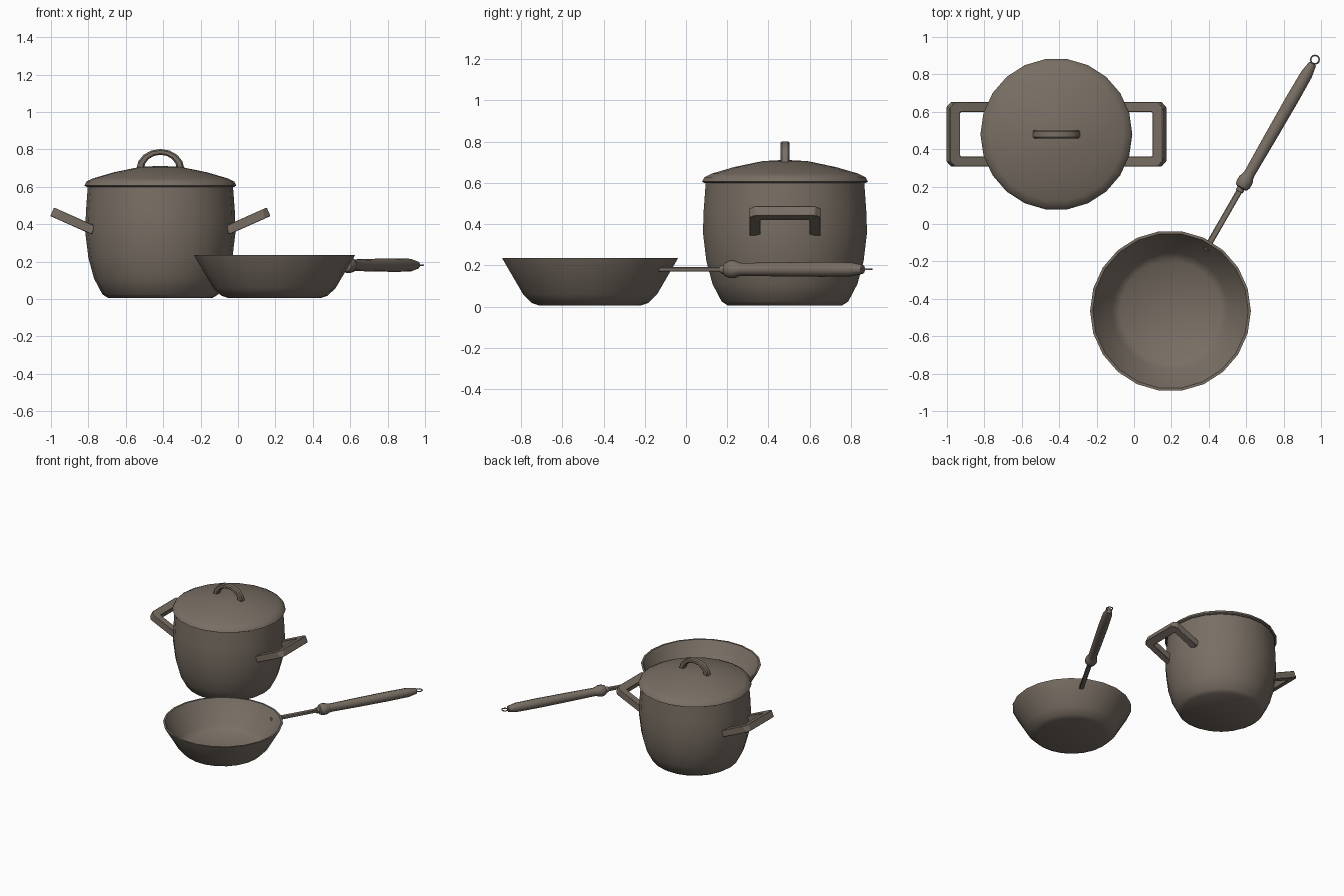
import bpy, bmesh, math
from mathutils import Vector, Matrix

if "Cube" in bpy.data.objects:
    bpy.data.objects.remove(bpy.data.objects["Cube"])

metal = bpy.data.materials.new("warm_grey_metal")
metal.diffuse_color = (0.19, 0.157, 0.127, 1)
metal.use_nodes = True
metal.node_tree.nodes["Principled BSDF"].inputs["Base Color"].default_value = metal.diffuse_color


def finish(bm, name, matrix, angle=40, bevel=0):
    bmesh.ops.remove_doubles(bm, verts=bm.verts, dist=1e-5)
    bmesh.ops.recalc_face_normals(bm, faces=bm.faces)
    me = bpy.data.meshes.new(name)
    bm.to_mesh(me)
    bm.free()
    me.materials.append(metal)
    ob = bpy.data.objects.new(name, me)
    ob.matrix_world = matrix
    bpy.context.collection.objects.link(ob)
    if bevel:
        m = ob.modifiers.new("soft_edges", 'BEVEL')
        m.width, m.segments = bevel, 1
    bpy.ops.object.select_all(action='DESELECT')
    ob.select_set(True)
    bpy.context.view_layer.objects.active = ob
    bpy.ops.object.shade_smooth_by_angle(angle=math.radians(angle))
    return ob


def lathe(name, profile, matrix, sides=22, angle=40, closed=False):
    """Revolve (radius, height) points about local z."""
    bm = bmesh.new()
    vs = [bm.verts.new((r, 0, z)) for r, z in profile]
    pairs = list(zip(vs, vs[1:])) + ([(vs[-1], vs[0])] if closed else [])
    es = [bm.edges.new(p) for p in pairs]
    bmesh.ops.spin(bm, geom=vs + es, cent=(0, 0, 0), axis=(0, 0, 1),
                   angle=math.tau, steps=sides, use_merge=True)
    return finish(bm, name, matrix, angle)


def band(name, outer, inner, thick, matrix, bevel):
    """Solid strip between two outlines in local xy, thick along local z."""
    bm = bmesh.new()
    rings = []
    for o, i in zip(outer, inner):
        rings.append([bm.verts.new((p[0], p[1], s * thick / 2))
                      for p, s in ((o, 1), (o, -1), (i, -1), (i, 1))])
    for a, b in zip(rings, rings[1:]):
        for k in range(4):
            bm.faces.new((a[k], a[(k + 1) % 4], b[(k + 1) % 4], b[k]))
    bm.faces.new(rings[0])
    bm.faces.new(rings[-1])
    return finish(bm, name, matrix, 40, bevel)


# Cooking pot
POT = Matrix.Translation((-0.415, 0.48, 0))
lathe("pot_body", [(0, .006), (.28, .006), (.31, .025), (.355, .11), (.385, .22),
                   (.402, .36), (.398, .47), (.388, .605)], POT)
lathe("pot_lid", [(0, .712), (.11, .706), (.25, .677), (.36, .645), (.395, .628),
                  (.406, .606), (.395, .600), (.36, .607), (0, .615)], POT)

# Arched lid handle, upright
n = 8
arc = [math.pi * k / n for k in range(n + 1)]
band("lid_handle", [(.128 * math.cos(a), .695 + .107 * math.sin(a)) for a in arc],
     [(.088 * math.cos(a), .695 + .076 * math.sin(a)) for a in arc], .045,
     POT @ Matrix.Rotation(math.pi / 2, 4, 'X'), .008)

# Two tilted loop handles on the pot sides
outer = [(-.03, .172), (.185, .172), (.212, .145), (.212, -.145), (.185, -.172), (-.03, -.172)]
inner = [(-.03, .118), (.148, .118), (.152, .114), (.152, -.114), (.148, -.118), (-.03, -.118)]
for side, turn in (("right", 0), ("left", math.pi)):
    place = (POT @ Matrix.Rotation(turn, 4, 'Z') @ Matrix.Translation((.385, 0, .38))
             @ Matrix.Rotation(math.radians(-24), 4, 'Y'))
    band("pot_handle_" + side, outer, inner, .05, place, .012)

# Frying pan with wall thickness
PAN = Matrix.Translation((0.195, -0.465, 0))
lathe("pan_body", [(0, .006), (.25, .006), (.285, .018), (.328, .06), (.428, .230),
                   (.430, .236), (.416, .236), (.312, .065), (.27, .03), (0, .024)], PAN)

# Pan handle: flat rod, turned grip and hanging ring along one line
AIM = PAN @ Matrix.Rotation(math.radians(60.1), 4, 'Z') @ Matrix.Translation((0, 0, .181))
ALONG = AIM @ Matrix.Rotation(math.pi / 2, 4, 'Y')
band("pan_handle_rod", [(.375, .016), (.79, .016)], [(.375, -.016), (.79, -.016)], .022, AIM, .004)
lathe("pan_handle_grip", [(0, .735), (.022, .737), (.022, .757), (.036, .762), (.043, .78),
                          (.043, .81), (.034, .83), (.031, .85), (.034, 1.05), (.036, 1.3),
                          (.034, 1.46), (.022, 1.525), (0, 1.53)], ALONG, 10)
ring = [(.023 + .004 * math.cos(a), .004 * math.sin(a))
        for a in (math.tau * k / 6 for k in range(6))]
lathe("hanging_ring", ring, AIM @ Matrix.Translation((1.55, 0, 0)), 12, 60, True)
